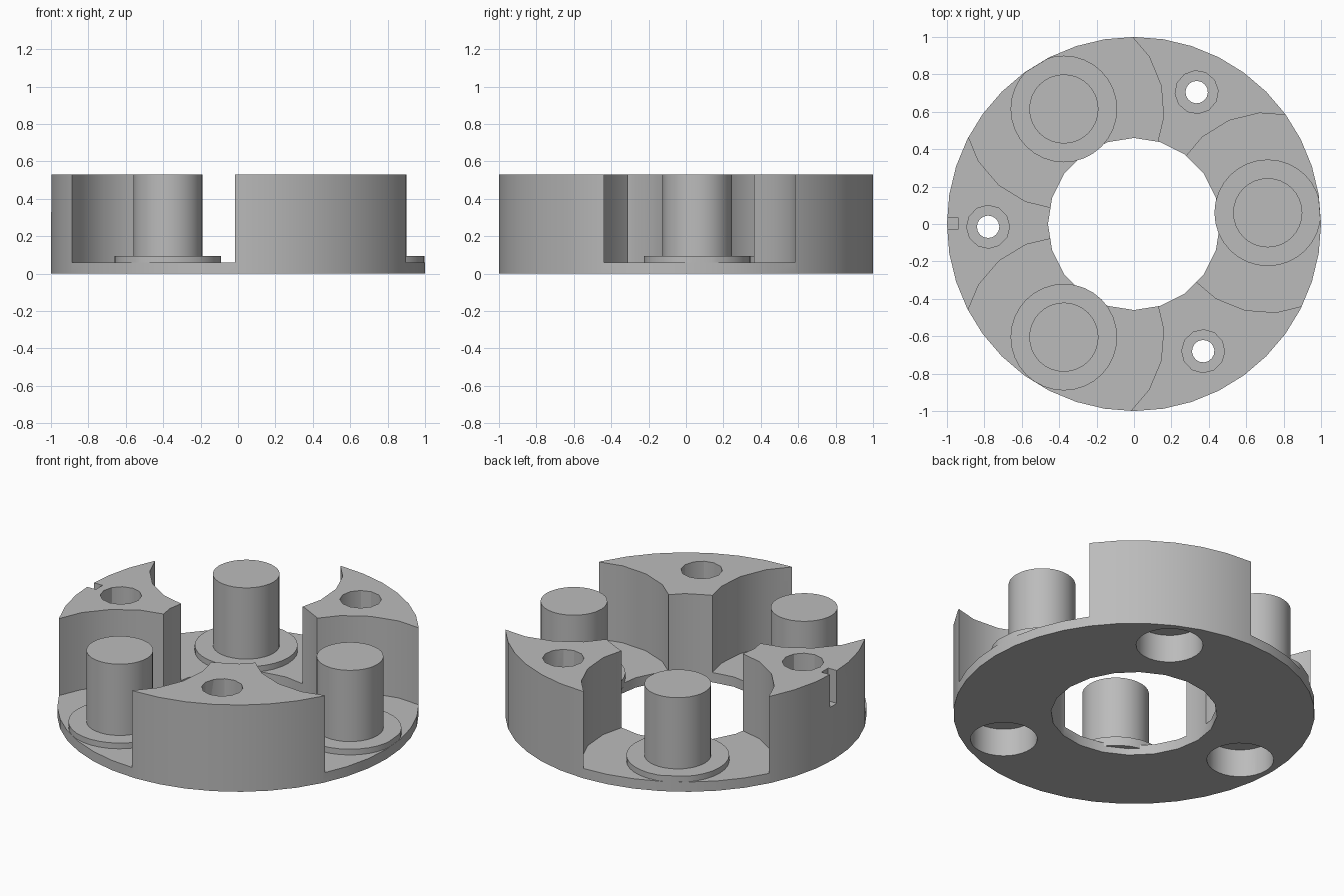
import bpy
import math

if "Cube" in bpy.data.objects:
    bpy.data.objects.remove(bpy.data.objects["Cube"])

HEIGHT = 0.53
FLOOR = 0.06
PEGS = [(0.715, 0.06), (-0.375, 0.615), (-0.375, -0.605)]
BOLTS = [(0.335, 0.705), (-0.78, -0.015), (0.37, -0.68)]

grey = bpy.data.materials.new("plain_grey")
grey.use_nodes = True
colour = (0.5, 0.5, 0.5, 1)
grey.diffuse_color = colour
grey.node_tree.nodes["Principled BSDF"].inputs["Base Color"].default_value = colour


def cylinder(name, x, y, z0, z1, radius, sides, turn=0.0):
    """Upright prism with its first corner at angle turn."""
    bpy.ops.mesh.primitive_cylinder_add(
        vertices=sides, radius=radius, depth=z1 - z0,
        location=(x, y, (z0 + z1) / 2), rotation=(0, 0, turn - math.pi / 2))
    obj = bpy.context.object
    obj.name = name
    obj.data.materials.append(grey)
    return obj


def box(name, centre, size):
    bpy.ops.mesh.primitive_cube_add(size=1, location=centre)
    obj = bpy.context.object
    obj.name = name
    obj.scale = size
    obj.data.materials.append(grey)
    return obj


def carve(target, cutters, operation="DIFFERENCE"):
    """Apply one boolean per cutter, then discard the cutters."""
    for cutter in cutters:
        mod = target.modifiers.new("cut", "BOOLEAN")
        mod.operation = operation
        mod.solver = "EXACT"
        mod.object = cutter
        bpy.context.view_layer.objects.active = target
        bpy.ops.object.modifier_apply(modifier=mod.name)
        bpy.data.objects.remove(cutter)


def smooth(obj):
    bpy.ops.object.select_all(action="DESELECT")
    obj.select_set(True)
    bpy.context.view_layer.objects.active = obj
    bpy.ops.object.shade_smooth_by_angle(angle=math.radians(30))


# Ring body with a central opening
body = cylinder("carrier_body", 0, 0, 0, HEIGHT, 1, 40)
cutters = [cylinder("centre_cutter", 0, 0, -0.1, 0.7, 0.46, 20)]

# Gear pockets leave three blocks standing on the base ring
for x, y in PEGS:
    cutters.append(cylinder("pocket_cutter", x, y, FLOOR, 0.7, 0.535, 20, math.atan2(y, x)))

# Stepped bolt holes: wide below, narrow through the middle, medium above
for x, y in BOLTS:
    turn = math.atan2(y, x)
    cutters.append(cylinder("lower_bore_cutter", x, y, -0.1, 0.17, 0.185, 32, turn))
    cutters.append(cylinder("through_cutter", x, y, -0.1, 0.7, 0.06, 16, turn))
    cutters.append(cylinder("upper_bore_cutter", x, y, 0.25, 0.7, 0.115, 12, turn))

# Alignment notch in the rim of one block
cutters.append(box("notch_cutter", (-0.99, 0.003, 0.48), (0.1, 0.065, 0.3)))
carve(body, cutters)
smooth(body)

# Gear pegs, each on a thin washer trimmed to the rim
for i, (x, y) in enumerate(PEGS, 1):
    smooth(cylinder(f"peg_{i}", x, y, FLOOR - 0.02, HEIGHT, 0.185, 32))
    washer = cylinder(f"washer_{i}", x, y, FLOOR - 0.02, 0.095, 0.285, 32)
    carve(washer, [cylinder("rim_trim", 0, 0, -0.1, 0.7, 0.999, 40)], "INTERSECT")
    smooth(washer)
